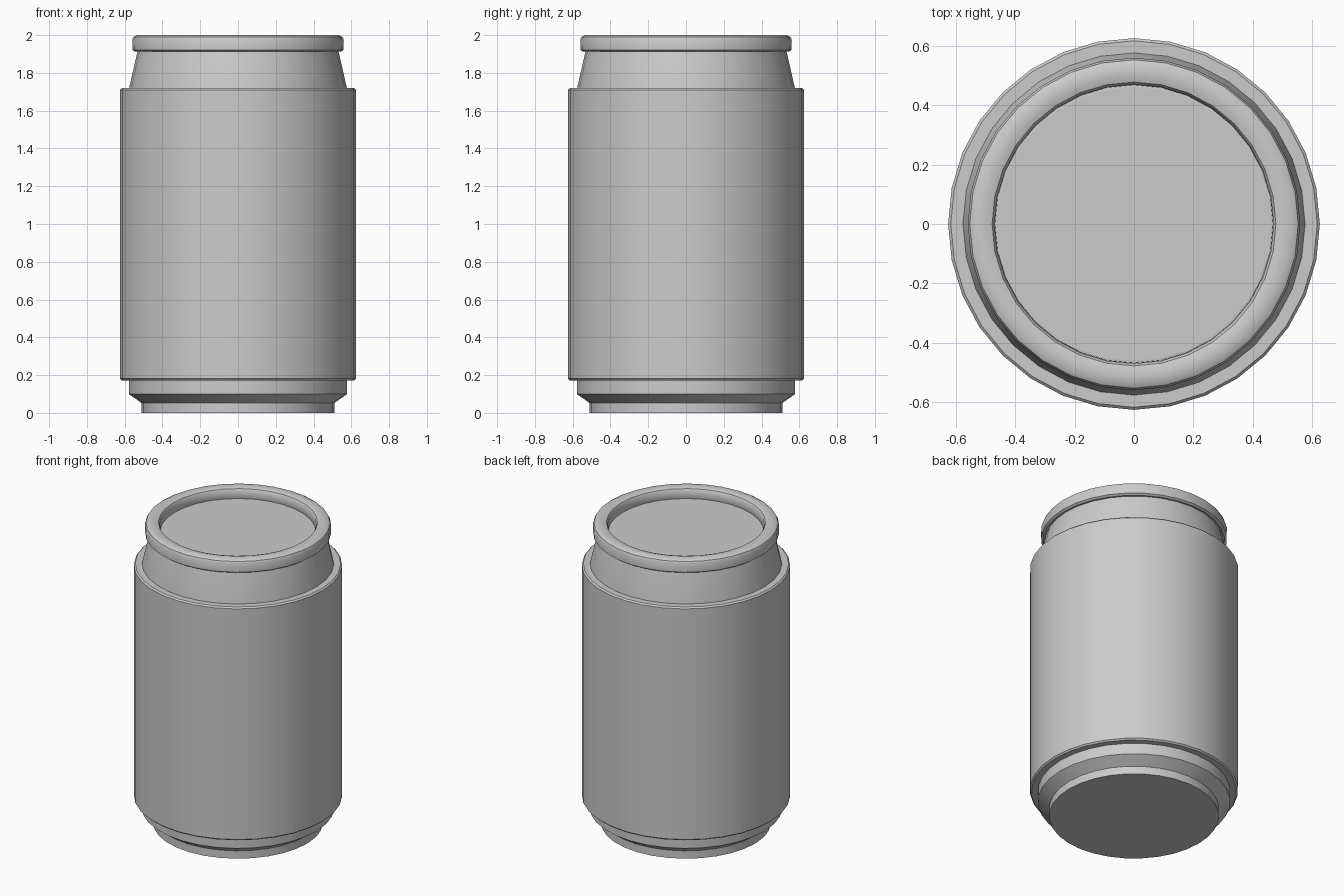
import bpy, bmesh, math

SIDES = 32

old = bpy.data.objects.get("Cube")
if old:
    bpy.data.objects.remove(old, do_unlink=True)

grey = bpy.data.materials.new("light_grey")
grey.use_nodes = True
colour = (0.6, 0.6, 0.6, 1)
grey.diffuse_color = colour
grey.node_tree.nodes["Principled BSDF"].inputs["Base Color"].default_value = colour


def lathe(name, profile, closed=False):
    """Turn an (r, z) profile round the z axis; open profiles get end caps."""
    bm = bmesh.new()
    rings = []
    for r, z in profile:
        rings.append([bm.verts.new((r * math.cos(a), r * math.sin(a), z))
                      for a in (math.tau * i / SIDES for i in range(SIDES))])
    pairs = list(zip(rings, rings[1:]))
    if closed:
        pairs.append((rings[-1], rings[0]))
    else:
        bm.faces.new(rings[0])
        bm.faces.new(rings[-1])
    for low, high in pairs:
        for i in range(SIDES):
            j = (i + 1) % SIDES
            bm.faces.new((low[i], low[j], high[j], high[i]))
    bmesh.ops.recalc_face_normals(bm, faces=bm.faces)
    mesh = bpy.data.meshes.new(name)
    bm.to_mesh(mesh)
    bm.free()
    mesh.materials.append(grey)
    obj = bpy.data.objects.new(name, mesh)
    bpy.context.collection.objects.link(obj)
    bpy.ops.object.select_all(action="DESELECT")
    obj.select_set(True)
    bpy.context.view_layer.objects.active = obj
    bpy.ops.object.shade_smooth_by_angle(angle=math.radians(35))
    return obj


# Stepped base
lathe("base", [(0.51, 0), (0.51, 0.052), (0.578, 0.1), (0.578, 0.2)])

# Main wall with softened edges
lathe("wall", [(0.57, 0.172), (0.617, 0.172), (0.626, 0.181),
               (0.626, 1.71), (0.617, 1.719), (0.57, 1.719)])

# Tapered neck, closed by the sunken lid
lathe("neck", [(0.578, 1.7), (0.576, 1.722), (0.532, 1.915)])
lathe("lid", [(0.5, 1.918), (0.468, 1.932), (0.458, 1.932)])

# Rounded rim
lathe("rim", [(0.475, 1.918), (0.545, 1.912), (0.558, 1.921), (0.56, 1.975),
              (0.553, 1.99), (0.535, 2.0), (0.5, 2.0), (0.478, 1.993),
              (0.47, 1.98), (0.468, 1.93)], closed=True)
